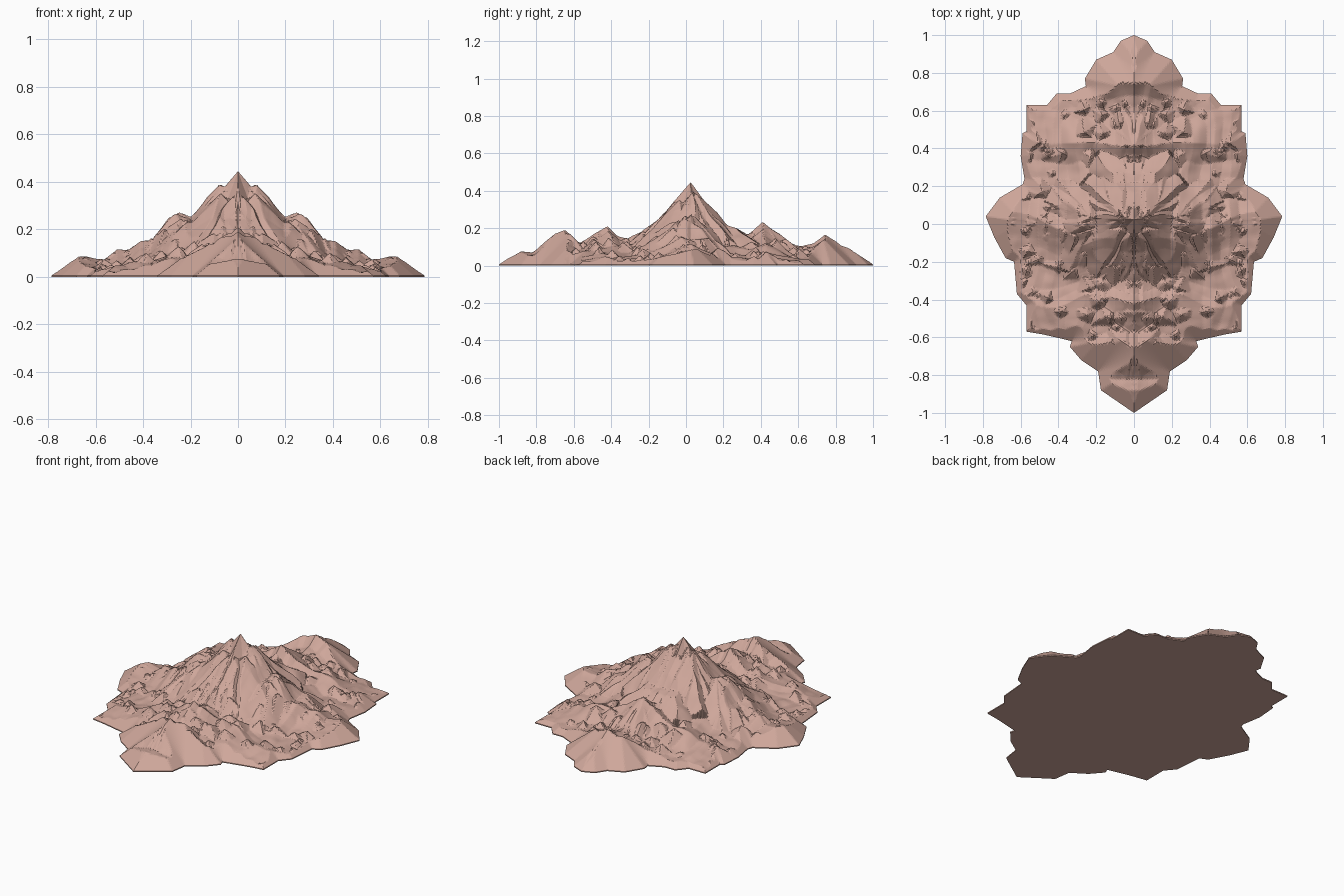
import bpy, math, random
from mathutils import Vector, noise

if "Cube" in bpy.data.objects:
    bpy.data.objects.remove(bpy.data.objects["Cube"])

random.seed(5)

# Right half of the ground outline, from back to front
OUTLINE = [(0, 1), (.07, .97), (.11, .91), (.2, .87), (.23, .82), (.26, .77), (.255, .73),
           (.34, .69), (.41, .69), (.46, .63), (.57, .63), (.57, .49), (.59, .48), (.6, .36),
           (.58, .24), (.59, .21), (.71, .14), (.785, .04), (.74, -.07), (.68, -.18), (.635, -.2),
           (.62, -.37), (.57, -.43), (.57, -.57), (.48, -.585), (.37, -.61), (.33, -.62),
           (.34, -.65), (.28, -.72), (.19, -.78), (.175, -.88), (0, -1)]
# Ridge profile across (distance from the middle, height)
ACROSS = [(0, .445), (.055, .385), (.08, .395), (.13, .35), (.16, .31), (.2, .255), (.25, .272),
          (.29, .25), (.33, .2), (.36, .165), (.41, .162), (.46, .115), (.51, .115),
          (.56, .075), (.68, .097), (.73, .06), (.79, .01)]
# Ridge profile from front to back (y, height)
ALONG = [(-1, .01), (-.88, .08), (-.82, .07), (-.75, .13), (-.66, .21), (-.57, .12),
         (-.52, .15), (-.42, .22), (-.37, .17), (-.31, .15), (-.25, .175), (-.15, .245),
         (-.07, .34), (.025, .445), (.1, .35), (.17, .28), (.22, .215), (.27, .2), (.33, .165),
         (.41, .235), (.5, .17), (.57, .115), (.62, .105), (.68, .12), (.76, .18), (.83, .11),
         (.87, .1), (.92, .06), (1, .01)]


def lerp_profile(pts, v):
    if v <= pts[0][0]:
        return pts[0][1]
    for (a, ha), (b, hb) in zip(pts, pts[1:]):
        if v <= b:
            return ha + (hb - ha) * (v - a) / (b - a)
    return pts[-1][1]


def envelope(x, y):
    # The two ridge profiles multiplied, bent a little away from the axes
    wx = .06 * noise.noise(Vector((x * 4, y * 4, 3))) * min(1, abs(y - .03) * 4)
    wy = .08 * noise.noise(Vector((x * 4, y * 4, 9))) * min(1, x * 4)
    return lerp_profile(ACROSS, abs(x + wx)) * lerp_profile(ALONG, y + wy) / .445


def edge_distance(x, y):
    best = 1
    for (ax, ay), (bx, by) in zip(OUTLINE, OUTLINE[1:]):
        ux, uy = bx - ax, by - ay
        t = max(0, min(1, ((x - ax) * ux + (y - ay) * uy) / (ux * ux + uy * uy)))
        best = min(best, math.hypot(x - ax - ux * t, y - ay - uy * t))
    return best


# Faceted side peaks: some on the two ridges, the rest scattered over the slopes
peaks = []
for i in range(210):
    px, py = random.uniform(0, .72), random.uniform(-.92, .92)
    if i % 7 == 0:
        px = 0
    elif i % 7 == 1:
        py = random.uniform(-.02, .05)
    top = min(envelope(px, py) + random.uniform(.005, .04),
              lerp_profile(ACROSS, px), lerp_profile(ALONG, py))
    n = random.choice((4, 5, 6))
    turn = random.uniform(0, math.tau)
    sides = []
    for k in range(n):
        a = turn + math.tau * (k + random.uniform(-.1, .1)) / n
        s = random.uniform(.8, 1.5)
        sides.append((s * math.cos(a), s * math.sin(a)))
    peaks.append((top, px, py, sides))
peaks.sort(key=lambda p: -p[0])


def height(x, y):
    e = envelope(x, y)
    near = min(1, x / .1, abs(y - .025) / .1)
    h = e * (1 - .14 * near)
    limit = e + .045 * near
    # Slight bending keeps the facets from looking machined
    x2 = x + .02 * noise.noise(Vector((x * 9, y * 9, 2)))
    y2 = y + .02 * noise.noise(Vector((x * 9, y * 9, 7)))
    for top, px, py, sides in peaks:
        if top <= h:
            break
        dx, dy = x2 - px, y2 - py
        if dx * dx + dy * dy < .09:
            h = max(h, top - max([dx * a + dy * b for a, b in sides]))
    if h > limit:
        h = limit + .25 * (h - limit) * near
    h += .005 * noise.noise(Vector((x * 16, y * 16, 1)))
    h = min(h, lerp_profile(ACROSS, x), lerp_profile(ALONG, y))
    return max(.006, min(h, .006 + .8 * edge_distance(x, y)))


# Outline split into short steps
rim = []
for (ax, ay), (bx, by) in zip(OUTLINE, OUTLINE[1:]):
    steps = max(1, round(math.hypot(bx - ax, by - ay) / .01))
    rim += [(ax + (bx - ax) * k / steps, ay + (by - ay) * k / steps) for k in range(steps)]
rim.append(OUTLINE[-1])
N, RINGS = len(rim), 95
CY = .025

# Rings from the summit to the outline, then a low wall and flat underside
verts = [(0, CY, .445)]
for r in range(1, RINGS + 1):
    t = r / RINGS
    for x, y in rim:
        px, py = x * t, CY + (y - CY) * t
        verts.append((px, py, height(px, py)))
verts += [(x, y, 0) for x, y in rim]

faces = [(0, i + 2, i + 1) for i in range(N - 1)]
for r in range(RINGS):
    a, b = 1 + r * N, 1 + (r + 1) * N
    for i in range(N - 1):
        faces.append((a + i + 1, b + i + 1, b + i, a + i))
faces.append(tuple(1 + RINGS * N + i for i in range(N)))

mesh = bpy.data.meshes.new("mountain")
mesh.from_pydata(verts, [], faces)
mesh.update()
mountain = bpy.data.objects.new("mountain", mesh)
bpy.context.collection.objects.link(mountain)

# Left half
mirror = mountain.modifiers.new("mirror", 'MIRROR')
mirror.use_axis = (True, False, False)
mirror.merge_threshold = .00001

rock = bpy.data.materials.new("pink rock")
rock.diffuse_color = (.62, .385, .325, 1)
rock.use_nodes = True
rock.node_tree.nodes["Principled BSDF"].inputs["Base Color"].default_value = rock.diffuse_color
mesh.materials.append(rock)
